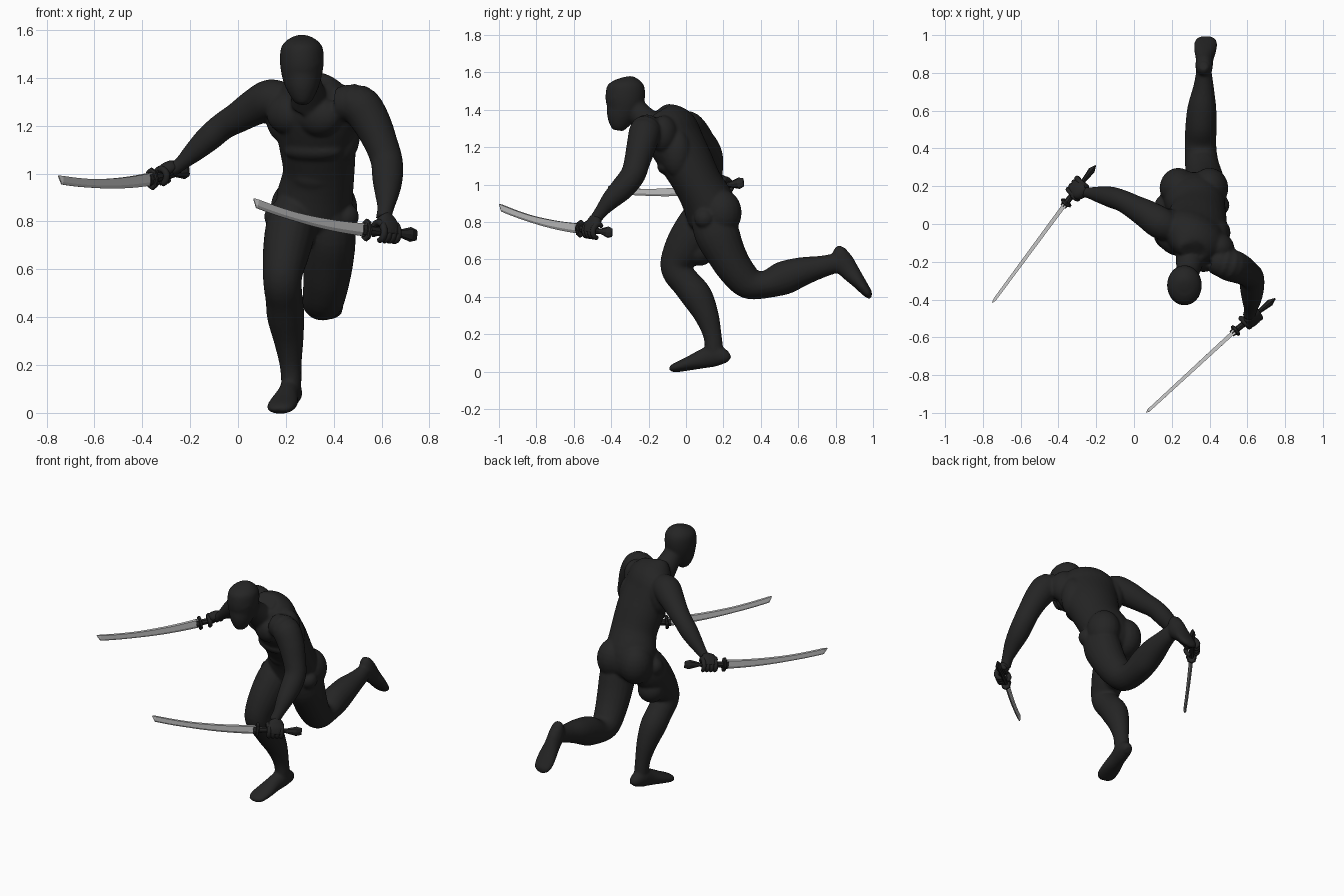
import bpy, bmesh, math
from mathutils import Vector, Matrix


def material(name, v):
    m = bpy.data.materials.new(name)
    m.diffuse_color = (v, v, v, 1)
    return m


BLACK = material("suit black", 0.018)
STEEL = material("blade steel", 0.58)
GRIP = material("grip black", 0.019)


def finish(bm, name, mat, smooth=True):
    bmesh.ops.recalc_face_normals(bm, faces=bm.faces)
    me = bpy.data.meshes.new(name)
    bm.to_mesh(me)
    bm.free()
    me.materials.append(mat)
    for p in me.polygons:
        p.use_smooth = smooth
    ob = bpy.data.objects.new(name, me)
    bpy.context.collection.objects.link(ob)
    return ob


def skin(bm, rings):
    rings = [[bm.verts.new(p) for p in r] for r in rings]
    n = len(rings[0])
    for a, b in zip(rings, rings[1:]):
        for i in range(n):
            bm.faces.new((a[i], a[(i + 1) % n], b[(i + 1) % n], b[i]))
    bm.faces.new(rings[0][::-1])
    bm.faces.new(rings[-1])


def loft(bm, stations, side=(1, 0, 0), seg=20, sub=4):
    """Elliptical tube; station = x, y, z, radius along side, other radius, side turn in degrees."""
    st = []
    for s in stations:
        s = list(s)
        if len(s) == 4:
            s.append(s[3])
        if len(s) == 5:
            s.append(0)
        st.append(Vector(s))
    path = []
    for i in range(len(st) - 1):
        p0, p1, p2, p3 = st[max(i - 1, 0)], st[i], st[i + 1], st[min(i + 2, len(st) - 1)]
        for k in range(sub):
            t = k / sub
            path.append(0.5 * (2 * p1 + (p2 - p0) * t + (2 * p0 - 5 * p1 + 4 * p2 - p3) * t * t
                               + (3 * p1 - p0 - 3 * p2 + p3) * t ** 3))
    path.append(st[-1])
    rings = []
    for i, p in enumerate(path):
        c = Vector(p[:3])
        t = (Vector(path[min(i + 1, len(path) - 1)][:3]) - Vector(path[max(i - 1, 0)][:3])).normalized()
        s = Matrix.Rotation(math.radians(p[5]), 3, 'Z') @ Vector(side)
        u = (s - t * s.dot(t)).normalized()
        v = t.cross(u)
        rings.append([c + u * p[3] * math.cos(a) + v * p[4] * math.sin(a)
                      for a in (2 * math.pi * k / seg for k in range(seg))])
    skin(bm, rings)


def ball(bm, c, r, turn=0):
    r = r if isinstance(r, tuple) else (r, r, r)
    m = Matrix.Translation(c) @ Matrix.Rotation(math.radians(turn), 4, 'Z') @ Matrix.Diagonal((*r, 1))
    bmesh.ops.create_uvsphere(bm, u_segments=20, v_segments=12, radius=1, matrix=m)


def foot(bm, heel, toe, up):
    heel, toe, up = Vector(heel), Vector(toe), Vector(up)
    d = (toe - heel).normalized()
    up = (up - d * up.dot(d)).normalized()
    st = []
    for t, w, h in ((0, .022, .045), (.06, .038, .085), (.22, .046, .12), (.42, .047, .105),
                    (.68, .06, .075), (.88, .06, .055), (.97, .046, .042), (1, .026, .026)):
        st.append((*(heel.lerp(toe, t) + up * h / 2), w, h / 2))
    loft(bm, st, side=d.cross(up))


body = bmesh.new()
# torso: leaning forward, chest twisted against the hips
loft(body, [(.315, .14, .72, .05, .06, 5), (.315, .14, .79, .14, .125, 5), (.318, .13, .88, .16, .14, 0),
            (.337, .068, 1.0, .15, .128, -10), (.332, .005, 1.12, .165, .135, -22),
            (.32, -.06, 1.24, .185, .135, -32), (.313, -.09, 1.32, .17, .125, -33),
            (.3, -.13, 1.385, .1, .075, -33), (.3, -.14, 1.4, .05, .04, -33)], seg=28)
# chest, rib fold, shoulder blades, flanks and buttocks
for c in ((.21, -.09, 1.25), (.34, -.175, 1.24)):
    ball(body, c, (.1, .07, .085), -33)
ball(body, (.315, -.075, 1.095), (.13, .07, .05), -20)
ball(body, (.32, -.0, .99), (.1, .065, .07), -10)
ball(body, (.45, -.12, 1.27), (.085, .075, .1), -33)
ball(body, (.435, -.05, 1.17), (.075, .08, .13), -33)
ball(body, (.19, .01, 1.25), (.08, .07, .12), -33)
for x in (.235, .4):
    ball(body, (x, .19, .85), (.1, .108, .125))
# hip joints
for x in (.165, .45):
    ball(body, (x, .1, .82), .056)
# neck and head
loft(body, [(.3, -.17, 1.3, .08), (.285, -.25, 1.38, .063), (.27, -.3, 1.45, .06)])
loft(body, [(.267, -.325, 1.576, .02, .025), (.267, -.323, 1.563, .055, .062), (.267, -.322, 1.53, .086, .098),
            (.267, -.325, 1.47, .092, .106), (.267, -.333, 1.41, .084, .096), (.269, -.35, 1.36, .068, .076),
            (.27, -.36, 1.315, .046, .05), (.27, -.364, 1.29, .025, .028)], seg=24)
# brows under the mask
for s in (-1, 1):
    loft(body, [(.268 + s * .01, -.417, 1.432, .01), (.268 + s * .045, -.404, 1.45, .011),
                (.268 + s * .072, -.376, 1.466, .01)], side=(0, 0, 1), seg=10)
# right arm, swept back
loft(body, [(.21, -.03, 1.3, .07), (.14, .005, 1.31, .085), (.07, .05, 1.278, .077), (0, .09, 1.235, .065),
            (-.06, .122, 1.2, .058), (-.12, .142, 1.15, .056), (-.18, .155, 1.095, .045),
            (-.24, .165, 1.04, .03), (-.28, .172, 1.01, .028)], side=(0, 1, 0))
# left arm, bent forward
loft(body, [(.42, -.19, 1.29, .07), (.5, -.215, 1.29, .086), (.555, -.235, 1.22, .081), (.6, -.262, 1.12, .07),
            (.622, -.285, 1.05, .067), (.625, -.34, .98, .064), (.623, -.4, .92, .052),
            (.617, -.455, .855, .035), (.607, -.487, .81, .033)], side=(1, 0, 0))
# right leg, standing
loft(body, [(.235, .12, .85, .09, .11), (.22, .065, .77, .105, .12), (.2, -.005, .665, .097, .11),
            (.187, -.05, .585, .084, .088), (.187, -.045, .53, .08, .08), (.193, .0, .475, .078, .08),
            (.2, .06, .4, .078, .083), (.212, .11, .3, .062, .066), (.22, .14, .2, .046, .05),
            (.223, .15, .12, .042, .048), (.223, .15, .07, .038, .042)])
ball(body, (.205, .07, .65), .085)
# left leg, kicked back
loft(body, [(.385, .13, .85, .09, .11), (.387, .165, .74, .105, .12), (.378, .215, .63, .104, .105),
            (.368, .27, .54, .096, .095), (.357, .335, .475, .088, .087), (.352, .42, .465, .084, .073),
            (.355, .52, .5, .083, .09), (.36, .62, .535, .076, .078), (.368, .72, .56, .056, .06),
            (.37, .8, .58, .042, .052), (.37, .835, .59, .038, .045)])
# feet
foot(body, (.236, .228, .036), (.172, -.078, -.008), (0, 0, 1))
foot(body, (.368, .857, .677), (.382, 1.004, .412), (0, -.87, -.5))
ob = finish(body, "masked_fighter_body", BLACK)
rm = ob.modifiers.new("blend", 'REMESH')
rm.mode = 'VOXEL'
rm.voxel_size = 0.008
rm.use_smooth_shade = True
sm = ob.modifiers.new("soften", 'SMOOTH')
sm.factor = 0.5
sm.iterations = 7


def sword(label, pommel, guard, tip):
    pommel, guard, tip = Vector(pommel), Vector(guard), Vector(tip)
    # curved blade with thick spine on top and sharp edge below
    lat = (tip - guard).cross(Vector((0, 0, 1))).normalized()
    up = lat.cross((tip - guard).normalized())
    rings = []
    for k in range(15):
        t = k / 14 * .965
        w = .054 - .018 * min(1, t * 1.6)
        th = .011 - .003 * t
        c = guard.lerp(tip, t) - up * (.017 * t + .072 * t * (1 - t))
        rings.append([c + lat * a * th + up * b * w for a, b in
                      ((1, .5), (-1, .5), (-1, -.2), (-.3, -.5), (.3, -.5), (1, -.2))])
    rings.append([tip + lat * a * .002 - up * b for a, b in
                  ((1, 0), (-1, 0), (-1, .003), (-1, .005), (1, .005), (1, .003))])
    bm = bmesh.new()
    skin(bm, rings)
    finish(bm, label + "_blade", STEEL, False)
    # grip with flared wedge pommel, guard disc and collar; profile = position, half width, half height
    bm = bmesh.new()
    d = guard - pommel
    for prof in (((0, .004, .022), (.12, .018, .031), (.36, .012, .014), (.55, .015, .018), (.95, .016, .021)),
                 ((.93, .026, .04), (.945, .032, .047), (.985, .032, .047), (1, .026, .04)),
                 ((.99, .02, .029), (1.06, .018, .028))):
        loft(bm, [(*(pommel + d * t), rl, rv) for t, rl, rv in prof], side=lat, seg=8, sub=1)
    finish(bm, label + "_grip", GRIP, False)


def hand(name, wrist, pommel, guard, flip):
    wrist, pommel, guard = Vector(wrist), Vector(pommel), Vector(guard)
    a = (guard - pommel).normalized()
    c = pommel.lerp(guard, .58)
    w = wrist - c
    w = (w - a * w.dot(a)).normalized()
    v = a.cross(w) * flip
    bm = bmesh.new()
    # palm
    loft(bm, [(*wrist, .034, .031), (*(c + w * .04 + v * .01), .048, .03),
              (*(c + w * .014 + v * .024), .052, .022), (*(c - w * .018 + v * .027), .046, .016)], side=a, seg=16)
    # fingers and thumb curled round the grip
    curls = [((i - 1.5) * .025, -40, 200, .0145) for i in range(4)] + [(.045, 60, -110, .014)]
    for off, a0, a1, r in curls:
        st = []
        for k in range(7):
            q = math.radians(a0 + (a1 - a0) * k / 6)
            p = c + a * off + w * math.cos(q) * .038 + v * math.sin(q) * .031
            st.append((*p, r * (.75 if k in (0, 6) else 1)))
        loft(bm, st, side=a, seg=8, sub=2)
    finish(bm, name, BLACK)


# the two swords and the hands holding them
for label, pommel, guard, tip, wrist, flip in (
        ("right_sword", (-.205, .308, 1.012), (-.365, .105, .977), (-.75, -.417, .992), (-.272, .172, 1.02), 1),
        ("left_sword", (.747, -.395, .743), (.53, -.57, .765), (.066, -.997, .897), (.609, -.483, .82), -1)):
    sword(label, pommel, guard, tip)
    hand(label.split("_")[0] + "_hand", wrist, pommel, guard, flip)
